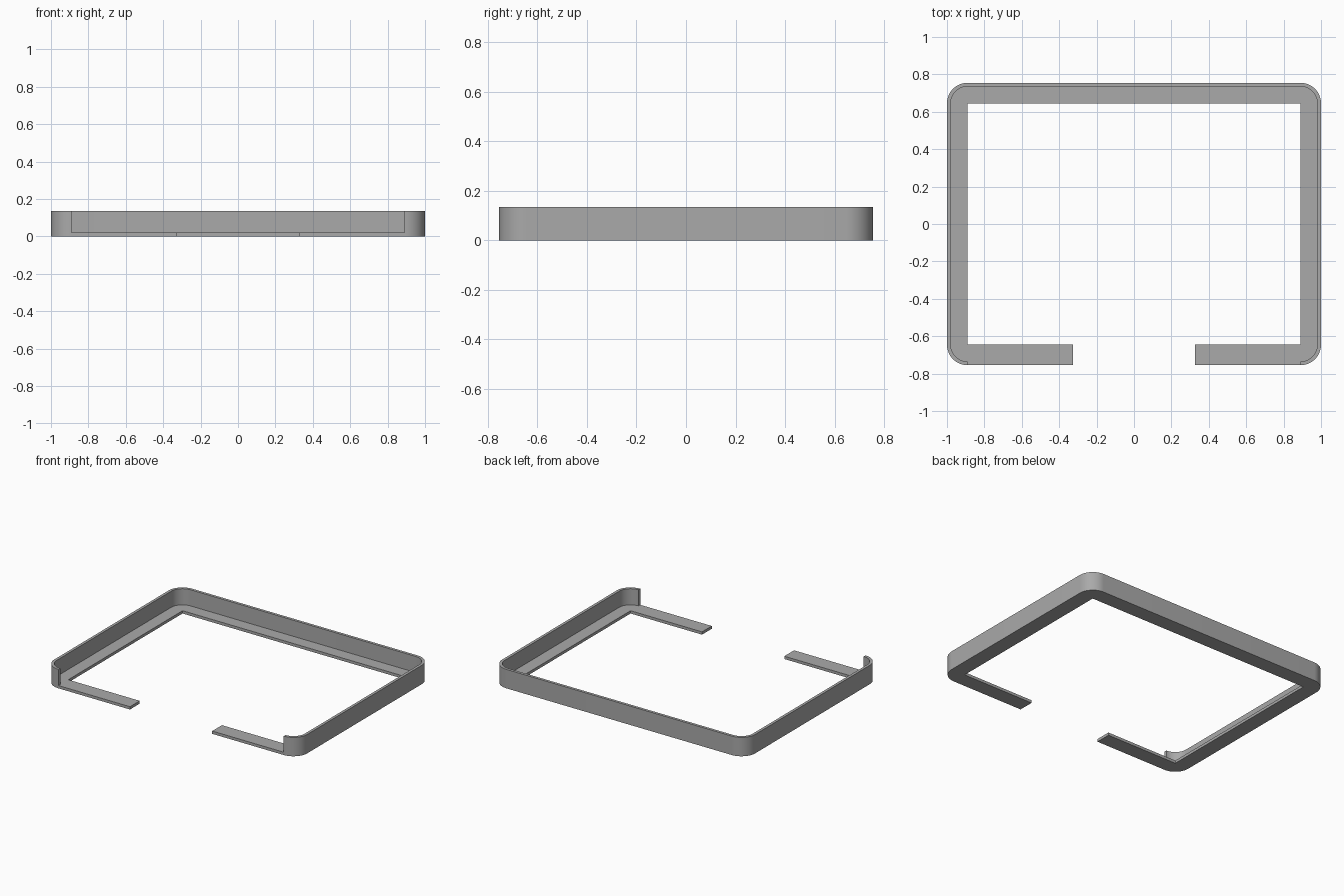
import bpy, bmesh, math
from mathutils import Vector

cube = bpy.data.objects.get("Cube")
if cube:
    bpy.data.objects.remove(cube, do_unlink=True)

HX, HY, HEIGHT = 1.0, 0.755, 0.135
RADIUS, WALL, FLOOR, GAP = 0.11, 0.02, 0.02, 0.325
STEPS = 16

grey = bpy.data.materials.new("mid grey")
grey.use_nodes = True
colour = (0.40, 0.40, 0.40, 1)
grey.diffuse_color = colour
grey.node_tree.nodes["Principled BSDF"].inputs["Base Color"].default_value = colour

# L-shaped section: (inset from outer face, height)
profile = [(0, 0), (0, FLOOR), (0, HEIGHT), (WALL, HEIGHT),
           (WALL, FLOOR), (RADIUS, FLOOR), (RADIUS, 0)]
LEDGE = [0, 1, 4, 5, 6]
UPRIGHT = [1, 2, 3, 4]

bm = bmesh.new()


def section(x, y, angle):
    """Ring of the section around a corner centre, facing outward along angle."""
    out = Vector((math.cos(angle), math.sin(angle), 0))
    return [bm.verts.new(Vector((x, y, z)) + out * (RADIUS - inset))
            for inset, z in profile]


def bridge(a, b):
    for i in range(len(a)):
        j = (i + 1) % len(a)
        bm.faces.new((a[i], a[j], b[j], b[i]))


# Sweep around four rounded corners, starting and ending at the open front
cx, cy = HX - RADIUS, HY - RADIUS
rings = []
for k, (x, y) in enumerate([(cx, -cy), (cx, cy), (-cx, cy), (-cx, -cy)]):
    for s in range(STEPS + 1):
        rings.append(section(x, y, math.pi / 2 * (k - 1 + s / STEPS)))
for a, b in zip(rings, rings[1:]):
    bridge(a, b)

# Cap the upright wall and carry the ledge on as a flat tab at each end
for ring, side in ((rings[0], 1), (rings[-1], -1)):
    bm.faces.new([ring[i] for i in UPRIGHT])
    start = [ring[i] for i in LEDGE]
    end = [bm.verts.new((side * GAP, v.co.y, v.co.z)) for v in start]
    bridge(start, end)
    bm.faces.new(end)

bmesh.ops.remove_doubles(bm, verts=bm.verts[:], dist=0.0001)
bmesh.ops.recalc_face_normals(bm, faces=bm.faces[:])

mesh = bpy.data.meshes.new("open_rim_frame")
bm.to_mesh(mesh)
bm.free()
mesh.materials.append(grey)
frame = bpy.data.objects.new("open_rim_frame", mesh)
bpy.context.collection.objects.link(frame)

# Smooth corners, crisp edges
bpy.ops.object.select_all(action="DESELECT")
frame.select_set(True)
bpy.context.view_layer.objects.active = frame
bpy.ops.object.shade_smooth_by_angle(angle=math.radians(30))
